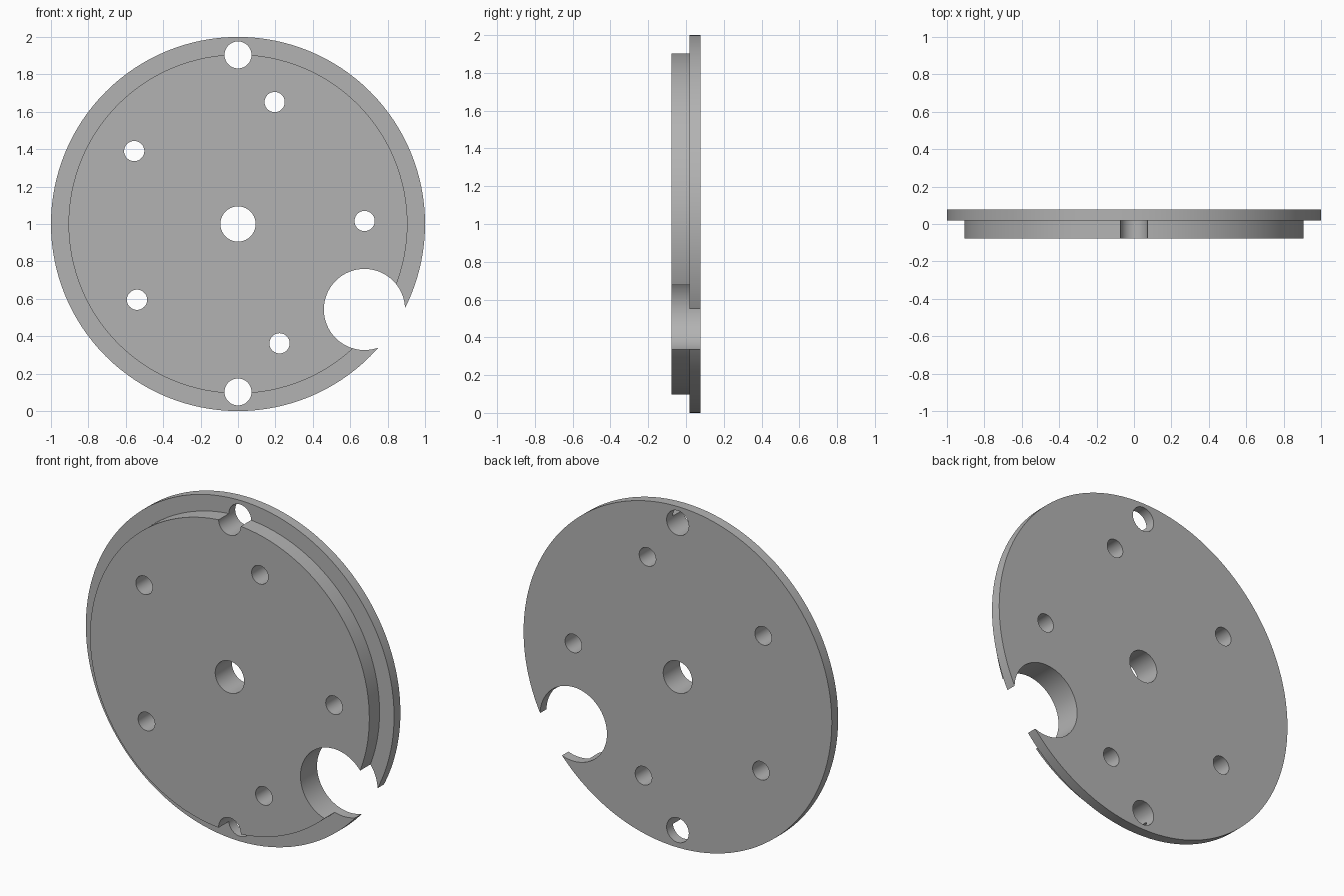
import bpy
import bmesh
from math import radians
from mathutils import Matrix, Vector

cube = bpy.data.objects.get("Cube")
if cube:
    bpy.data.objects.remove(cube, do_unlink=True)

grey = bpy.data.materials.new("plain grey")
grey.use_nodes = True
colour = (0.45, 0.45, 0.45, 1)
grey.diffuse_color = colour
grey.node_tree.nodes["Principled BSDF"].inputs["Base Color"].default_value = colour

FRONT, STEP, BACK = -0.077, 0.018, 0.077
CENTRE_Z = 1.0


def new_object(name, bm):
    bmesh.ops.recalc_face_normals(bm, faces=bm.faces)
    mesh = bpy.data.meshes.new(name)
    bm.to_mesh(mesh)
    bm.free()
    mesh.materials.append(grey)
    obj = bpy.data.objects.new(name, mesh)
    bpy.context.collection.objects.link(obj)
    return obj


def stepped_disc(name, profile, segments=128):
    """Stack of rings along y, closed by a flat cap at each end."""
    bm = bmesh.new()
    rings = []
    for radius, y in profile:
        ring = bmesh.ops.create_circle(
            bm, segments=segments, radius=radius,
            matrix=Matrix.Translation((0, y, CENTRE_Z)) @ Matrix.Rotation(radians(90), 4, "X"))
        rings.append(ring["verts"])
    for a, b in zip(rings, rings[1:]):
        for i in range(segments):
            j = (i + 1) % segments
            bm.faces.new((a[i], a[j], b[j], b[i]))
    bm.faces.new(rings[0])
    bm.faces.new(rings[-1])
    return new_object(name, bm)


def hole_cutters(holes):
    """Cylinders along y, one for each (x, z, radius)."""
    bm = bmesh.new()
    for x, z, radius in holes:
        bmesh.ops.create_cone(
            bm, cap_ends=True, segments=64, radius1=radius, radius2=radius, depth=0.5,
            matrix=Matrix.Translation((x, 0, z)) @ Matrix.Rotation(radians(90), 4, "X"))
    return new_object("hole_cutters", bm)


# Wide flange at the back, narrower boss at the front
plate = stepped_disc("flanged_plate", [
    (0.906, FRONT), (0.906, STEP), (1.0, STEP), (1.0, BACK)])

# Centre bore, two rim holes, five bolt holes and the large edge notch
holes = [(0, CENTRE_Z, 0.094), (0, 1.904, 0.072), (0, 0.102, 0.072)]
holes += [(x, z, 0.054) for x, z in (
    (0.196, 1.652), (-0.555, 1.39), (0.677, 1.016), (-0.54, 0.595), (0.222, 0.362))]
holes.append((0.676, 0.543, 0.217))
cutters = hole_cutters(holes)
cutters.hide_render = True

cut = plate.modifiers.new("holes", "BOOLEAN")
cut.operation = "DIFFERENCE"
cut.solver = "EXACT"
cut.object = cutters

bpy.ops.object.select_all(action="DESELECT")
plate.select_set(True)
bpy.context.view_layer.objects.active = plate
bpy.ops.object.modifier_apply(modifier=cut.name)
bpy.data.objects.remove(cutters, do_unlink=True)

# Smooth rims and bores with crisp edges
bpy.ops.object.shade_smooth_by_angle(angle=radians(30))
